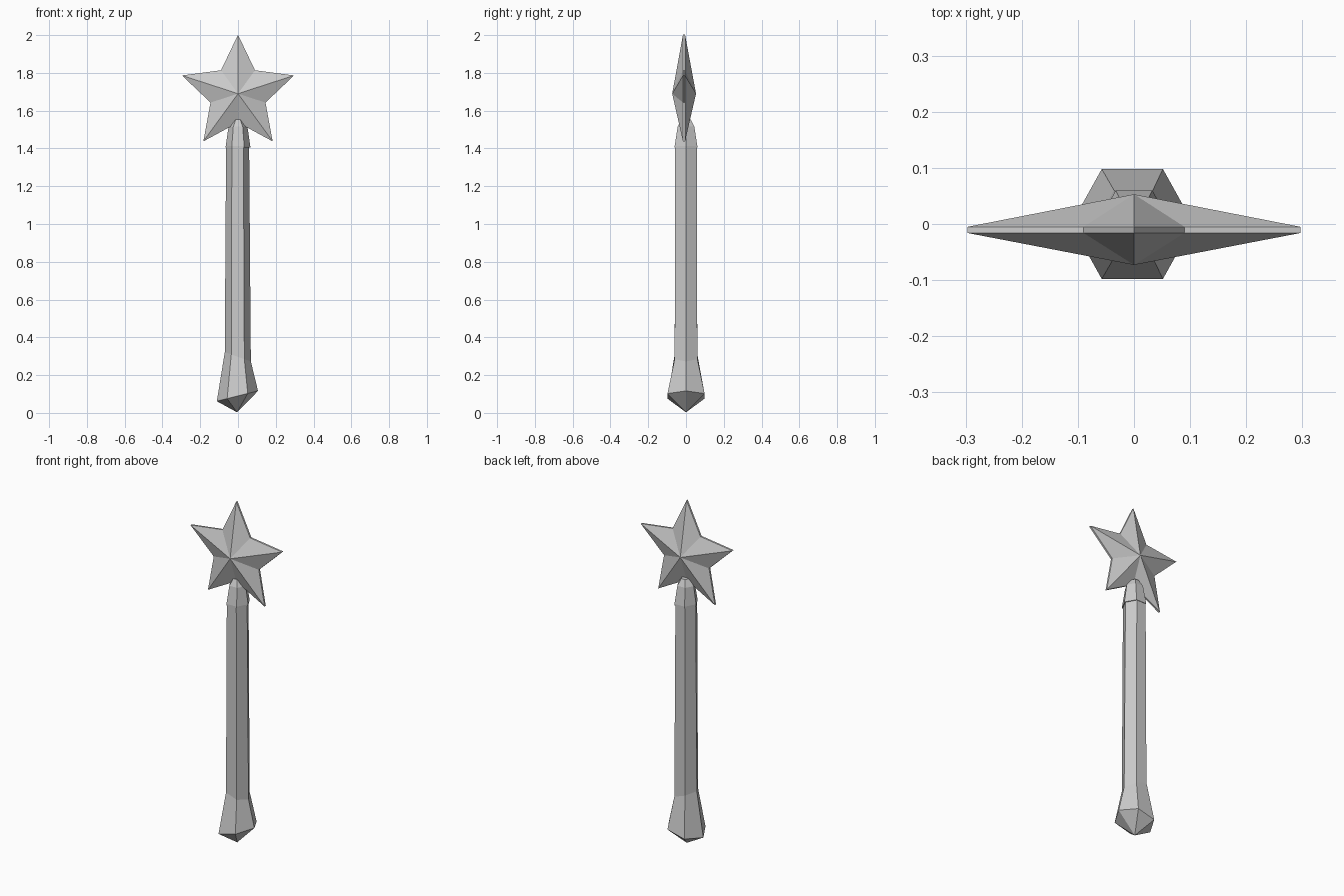
import bpy, bmesh
from math import sin, cos, pi, radians

if "Cube" in bpy.data.objects:
    bpy.data.objects.remove(bpy.data.objects["Cube"])


def make_object(name, bm):
    bmesh.ops.recalc_face_normals(bm, faces=bm.faces)
    mesh = bpy.data.meshes.new(name)
    bm.to_mesh(mesh)
    bm.free()
    obj = bpy.data.objects.new(name, mesh)
    bpy.context.collection.objects.link(obj)
    return obj


def hex_loft(name, rings, bottom_tip=None):
    """Six-sided loft; each ring is (centre x, radius, apothem, z, slope along x)."""
    bm = bmesh.new()
    loops = []
    for cx, r, apo, z, slope in rings:
        loop = []
        for i in range(6):
            a = i * pi / 3
            x = r * cos(a)
            y = apo * sin(a) / sin(pi / 3)
            loop.append(bm.verts.new((cx + x, y, z + slope * x)))
        loops.append(loop)
    for low, high in zip(loops, loops[1:]):
        for i in range(6):
            j = (i + 1) % 6
            bm.faces.new((low[i], low[j], high[j], high[i]))
    bm.faces.new(loops[-1])
    if bottom_tip:
        tip = bm.verts.new(bottom_tip)
        for i in range(6):
            bm.faces.new((loops[0][i], tip, loops[0][(i + 1) % 6]))
    else:
        bm.faces.new(loops[0])
    return make_object(name, bm)


# Handle: pointed pommel with a slanted widest ring, then a long hexagonal shaft
hex_loft("handle", [
    (-0.003, 0.109, 0.098, 0.089, 0.25),
    (-0.001, 0.069, 0.060, 0.297, -0.36),
    (-0.002, 0.061, 0.057, 1.41, 0.0),
], bottom_tip=(-0.005, 0, 0.003))

# Collar: tapered hexagonal socket below the star
hex_loft("collar", [
    (0, 0.065, 0.060, 1.404, 0.0),
    (0, 0.065, 0.060, 1.413, 0.0),
    (0, 0.050, 0.044, 1.515, 0.0),
    (0, 0.024, 0.026, 1.553, 0.0),
])

# Star: five points, thin rim, raised centre on both faces
STAR_Z, STAR_Y = 1.69, -0.01
bm = bmesh.new()
rims = []
for y in (STAR_Y - 0.006, STAR_Y + 0.005):
    rim = []
    for i in range(10):
        r = 0.153 if i % 2 else 0.312
        a = radians(90 + 36 * i)
        rim.append(bm.verts.new((r * cos(a), y, STAR_Z + r * sin(a))))
    rims.append(rim)
peaks = [bm.verts.new((0, y, STAR_Z)) for y in (-0.073, 0.053)]
for i in range(10):
    j = (i + 1) % 10
    bm.faces.new((rims[0][i], rims[0][j], rims[1][j], rims[1][i]))
    for rim, peak in zip(rims, peaks):
        bm.faces.new((rim[i], rim[j], peak))
make_object("star", bm)
